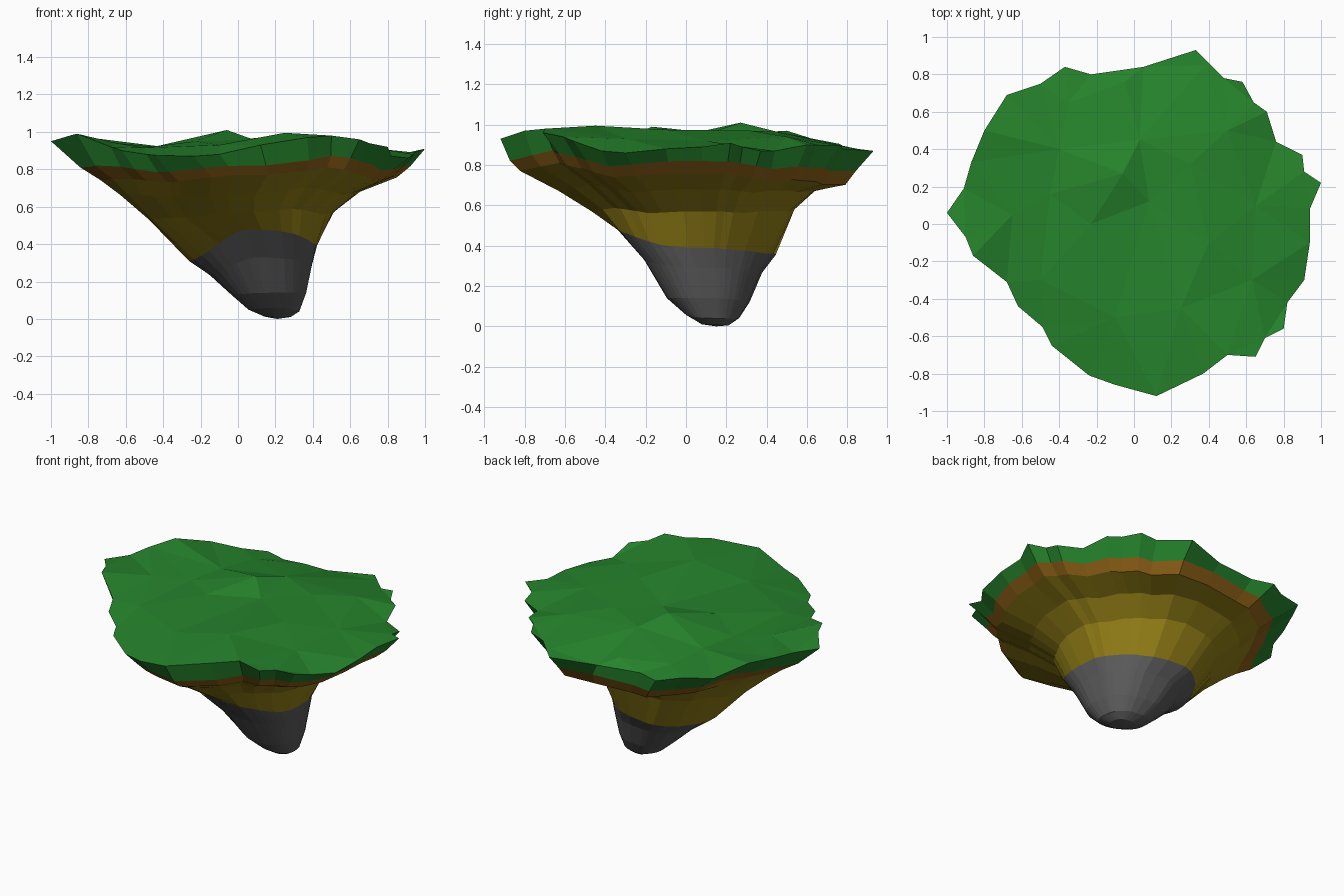
import bpy, math
from mathutils import Vector
from mathutils.geometry import delaunay_2d_cdt

# Ragged grass rim, counter-clockwise
RIM = [(1.0, .22, .91), (.91, .28, .89), (.9, .37, .87), (.76, .44, .87), (.71, .6, .9),
       (.64, .65, .9), (.58, .76, .9), (.48, .78, .88), (.33, .93, .87), (.05, .84, .86),
       (-.23, .8, .87), (-.37, .84, .87), (-.5, .75, .89), (-.68, .69, .91), (-.8, .5, .97),
       (-.87, .33, .96), (-.91, .19, .95), (-1.0, .06, .95), (-.9, -.07, .98), (-.86, -.17, .99),
       (-.68, -.31, .92), (-.62, -.44, .9), (-.49, -.55, .88), (-.44, -.65, .875),
       (-.24, -.81, .87), (-.1, -.86, .88), (.12, -.92, .93), (.37, -.8, .97),
       (.5, -.7, .98), (.65, -.71, .96), (.7, -.61, .94), (.8, -.56, .92), (.82, -.42, .87),
       (.91, -.3, .86), (.94, -.1, .88), (.94, .08, .89)]
N = len(RIM)

# Hummocks on the grass top
HUMPS = [(-.06, .27, 1.01), (.25, -.45, .995), (-.23, 0, .95), (.08, .12, .96), (.03, .45, .965),
         (-.4, .4, .92), (-.45, .16, .92), (.4, -.1, .975), (.3, .32, .97), (.5, .5, .94),
         (-.5, -.3, .915), (-.1, -.5, .93), (-.05, .76, .905), (.38, .85, .88),
         (.65, .1, .92), (.63, -.3, .93), (-.65, .05, .94), (-.35, .65, .9)]

# Lower contours: xmin, xmax, ymin, ymax, height at right/back/left/front, rim influence
LEVELS = [
    (-.79, .87, -.86, .87, .82, .785, .81, .82, .9),
    (-.69, .81, -.81, .82, .76, .71, .74, .77, .75),
    (-.60, .63, -.62, .66, .68, .68, .66, .67, .5),
    (-.46, .50, -.46, .54, .57, .58, .53, .57, .3),
    (-.25, .41, -.32, .43, .39, .36, .31, .48, .12),
    (-.14, .39, -.20, .37, .29, .27, .23, .33, 0),
    (-.03, .36, -.09, .31, .14, .12, .13, .14, 0),
    (.06, .325, .00, .26, .04, .04, .05, .06, 0),
    (.14, .28, .08, .21, .01, .005, .015, .01, 0)]


def contour(level):
    x0, x1, y0, y1, zr, zb, zl, zf, w = level
    pts = []
    for x, y, z in RIM:
        t = math.atan2(y, x)
        c, s = math.cos(t), math.sin(t)
        k = 1 + w * (math.hypot(x, y) / .93 - 1) * .7
        k *= 1 + .025 * math.sin(4 * t + 1) * (w > 0)
        # The rock is squarer to back-left and front-right, flatter to front-left
        if w < .2:
            k *= 1 + .13 * max(0, -2 * c * s) - (.12 * 2 * c * s if c < 0 and s < 0 else 0)
        h = (zr if c > 0 else zl) * c * c + (zb if s > 0 else zf) * s * s
        # Follow the rim's rise and fall, strongest on the diagonals
        h += w * (z - .915) * (2 * c * s) ** 2
        pts.append(((x0 + x1) / 2 + (x1 - x0) / 2 * c * k,
                    (y0 + y1) / 2 + (y1 - y0) / 2 * s * k, h))
    return pts


def part(name, rings, color, tip=None, top=None):
    verts = [p for r in rings for p in r]
    faces = []
    for r in range(len(rings) - 1):
        for i in range(N):
            j = (i + 1) % N
            a, b = r * N, (r + 1) * N
            faces.append((a + i, b + i, b + j, a + j))
    if tip:
        verts.append(tip)
        a = (len(rings) - 1) * N
        faces += [(a + i, len(verts) - 1, a + (i + 1) % N) for i in range(N)]
    if top:
        base = len(verts)
        verts += top[0]
        faces += [tuple(base + i for i in f) for f in top[1]]
    me = bpy.data.meshes.new(name)
    me.from_pydata(verts, [], faces)
    me.update()
    mat = bpy.data.materials.new(name)
    mat.diffuse_color = (*color, 1)
    me.materials.append(mat)
    ob = bpy.data.objects.new(name, me)
    bpy.context.collection.objects.link(ob)
    return ob


# Triangulated grass surface
src = RIM + HUMPS
v2, _, tris, orig, _, _ = delaunay_2d_cdt(
    [Vector(p[:2]) for p in src], [], [list(range(N))], 1, 1e-5)
surface = [(v.x, v.y, src[o[0]][2] if o else .92) for v, o in zip(v2, orig)]

rings = [RIM] + [contour(l) for l in LEVELS]
part("grass_top", rings[:2], (.019, .23, .025), top=(surface, tris))
part("upper_soil", rings[1:3], (.27, .12, .008))
part("lower_soil", rings[2:6], (.29, .21, .008))
part("rock_base", rings[5:], (.1, .1, .1), tip=(.21, .15, 0))
